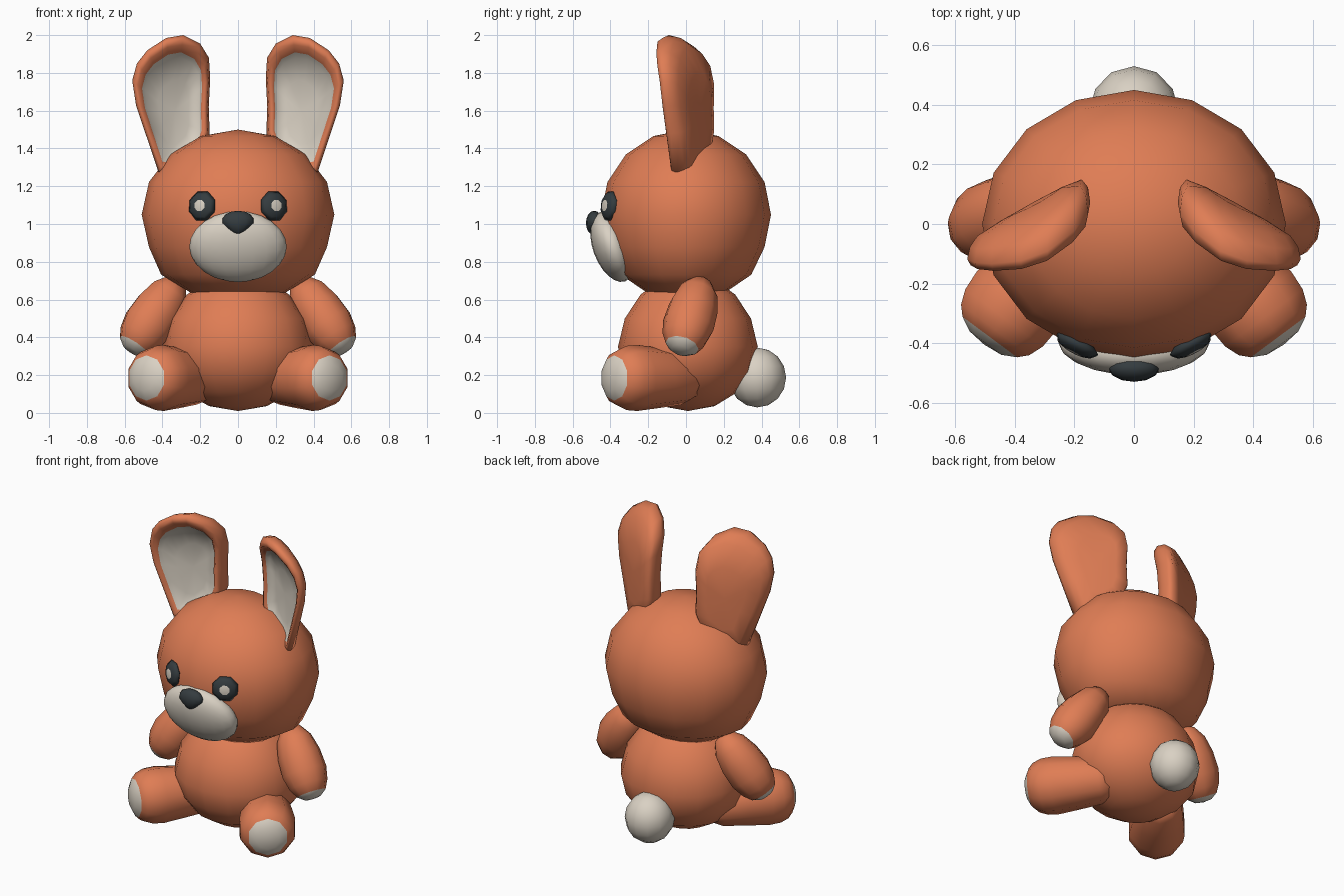
import bpy, bmesh, math
from mathutils import Vector, Matrix

if "Cube" in bpy.data.objects:
    bpy.data.objects.remove(bpy.data.objects["Cube"])


def material(name, rgb):
    m = bpy.data.materials.new(name)
    m.diffuse_color = (*rgb, 1)
    m.use_nodes = True
    m.node_tree.nodes["Principled BSDF"].inputs["Base Color"].default_value = m.diffuse_color
    return m


ORANGE = material("orange_fur", (0.74, 0.205, 0.09))
CREAM = material("cream_fur", (0.70, 0.64, 0.55))
DARK = material("dark_plastic", (0.035, 0.045, 0.05))


def finish(bm, name, mats):
    bmesh.ops.recalc_face_normals(bm, faces=bm.faces)
    for f in bm.faces:
        f.smooth = True
    me = bpy.data.meshes.new(name)
    bm.to_mesh(me)
    bm.free()
    for m in mats:
        me.materials.append(m)
    ob = bpy.data.objects.new(name, me)
    bpy.context.collection.objects.link(ob)
    return ob


def ellipsoid(name, mat, centre, radii, seg=16, rings=8, tilt=0, shape=None):
    bm = bmesh.new()
    bmesh.ops.create_uvsphere(bm, u_segments=seg, v_segments=rings, radius=1)
    if shape:
        for v in bm.verts:
            v.co = shape(v.co)
    bm.transform(Matrix.Translation(centre) @ Matrix.Rotation(tilt, 4, 'X')
                 @ Matrix.Diagonal((*radii, 1)))
    return finish(bm, name, [mat])


def skin(name, rings, start, end, mats, second_from=99):
    """Bridge closed rings, close both ends with fans; late bands get material 1."""
    bm = bmesh.new()
    loops = [[bm.verts.new(p) for p in r] for r in rings]
    n = len(loops[0])
    a, b = bm.verts.new(start), bm.verts.new(end)
    for i in range(n):
        j = (i + 1) % n
        bm.faces.new((a, loops[0][j], loops[0][i]))
        for k in range(len(loops) - 1):
            f = bm.faces.new((loops[k][i], loops[k][j], loops[k + 1][j], loops[k + 1][i]))
            f.material_index = int(k >= second_from)
        f = bm.faces.new((loops[-1][i], loops[-1][j], b))
        f.material_index = int(len(loops) - 1 >= second_from)
    return finish(bm, name, mats)


def lathe(name, a, b, profile, mats, second_from=99, seg=10):
    """Turn (distance, radius) points round the axis from a to b."""
    a, b = Vector(a), Vector(b)
    d = (b - a).normalized()
    q = d.to_track_quat('Z', 'Y')
    rings = []
    for t, r in profile:
        rings.append([a + d * t + q @ Vector((r * math.cos(w), r * math.sin(w), 0))
                      for w in (2 * math.pi * (i + 0.5) / seg for i in range(seg))])
    return skin(name, rings, a, b, mats, second_from)


# Head with fuller cheeks, muzzle and nose
def head_shape(p):
    t = max(-p.z - 0.5, 0)
    return Vector((p.x * (1 + 0.62 * t), p.y * (1 + 0.42 * t), max(p.z, -0.93)))


ellipsoid("head", ORANGE, (0, 0, 1.05), (0.51, 0.45, 0.45), shape=head_shape)
ellipsoid("muzzle", CREAM, (0, -0.388, 0.88), (0.258, 0.105, 0.195), 20, 12,
          tilt=math.radians(20))


def nose_shape(p):
    k = 1 + 0.55 * min(p.z, 0)
    return Vector((p.x * k * (1 + 0.1 * max(p.z, 0)), p.y, p.z))


ellipsoid("nose", DARK, (0, -0.485, 1.005), (0.085, 0.045, 0.065), 12, 8, shape=nose_shape)

# Egg-shaped body and round tail
ellipsoid("body", ORANGE, (0, 0.01, 0.35), (0.40, 0.37, 0.34),
          shape=lambda p: Vector((p.x * (1 - 0.06 * max(p.z, 0)), p.y * (1 - 0.06 * max(p.z, 0)),
                                  p.z * (1.15 if p.z > 0 else 1))))
ellipsoid("tail", CREAM, (0, 0.378, 0.187), (0.15, 0.152, 0.158), 12, 8)

# Ear outline in the front view (x, z)
EAR = [(0.19, 1.36), (0.15, 1.48), (0.155, 1.62), (0.147, 1.77), (0.154, 1.88), (0.20, 1.955),
       (0.29, 2.0), (0.38, 1.985), (0.48, 1.92), (0.535, 1.85), (0.56, 1.76), (0.54, 1.63),
       (0.49, 1.48), (0.42, 1.27), (0.31, 1.26)]


def ear_back(x, z):
    # slanted back plane, tip curling forward
    return 0.137 - 0.54 * (x - 0.2) - 1.0 * max(z - 1.7, 0) ** 2


def ear(name, s):
    def point(x, z, depth):
        # thicker on the inner side and towards the tip
        k = 1.25 - 1.2 * (x - 0.2) + 0.8 * max(z - 1.7, 0)
        return (s * x, ear_back(x, z) - depth * k, z)

    def ring(k, depth):
        return [point(0.335 + (x - 0.335) * k, 1.56 + (z - 1.56) * (1 + (k - 1) * 0.9), depth)
                for x, z in EAR]

    rings = [ring(0.5, -0.008), ring(0.85, 0.0), ring(0.96, 0.025), ring(1.0, 0.065),
             ring(0.95, 0.097), ring(0.87, 0.105), ring(0.77, 0.09),
             ring(0.70, 0.07), ring(0.4, 0.055)]
    skin(name, rings, point(0.335, 1.6, -0.01), point(0.335, 1.6, 0.05),
         [ORANGE, CREAM], second_from=6)


# Paired parts
for s, side in ((-1, "left"), (1, "right")):
    ear("ear_" + side, s)

    # Eye: flat bead whose front facet is the highlight
    c = Vector((s * 0.19, -0.405, 1.095))
    n = Vector((s * 0.46, -0.88, 0.1)).normalized()
    lathe("eye_" + side, c - n * 0.025, c + n * 0.032,
          [(0.005, 0.05), (0.025, 0.083), (0.045, 0.064), (0.055, 0.032)],
          [DARK, CREAM], second_from=3, seg=8)

    # Arm with cream paw tip
    lathe("arm_" + side, (s * 0.315, 0.085, 0.705), (s * 0.57, -0.03, 0.325),
          [(0.02, 0.06), (0.09, 0.108), (0.19, 0.132), (0.30, 0.138), (0.38, 0.12),
           (0.435, 0.09), (0.465, 0.05)], [ORANGE, CREAM], second_from=5)

    # Leg with cream sole
    lathe("leg_" + side, (s * 0.18, 0.03, 0.185), (s * 0.503, -0.405, 0.185),
          [(0.005, 0.11), (0.07, 0.142), (0.22, 0.16), (0.36, 0.175), (0.43, 0.17),
           (0.48, 0.15), (0.51, 0.12), (0.535, 0.07)], [ORANGE, CREAM], second_from=6)
